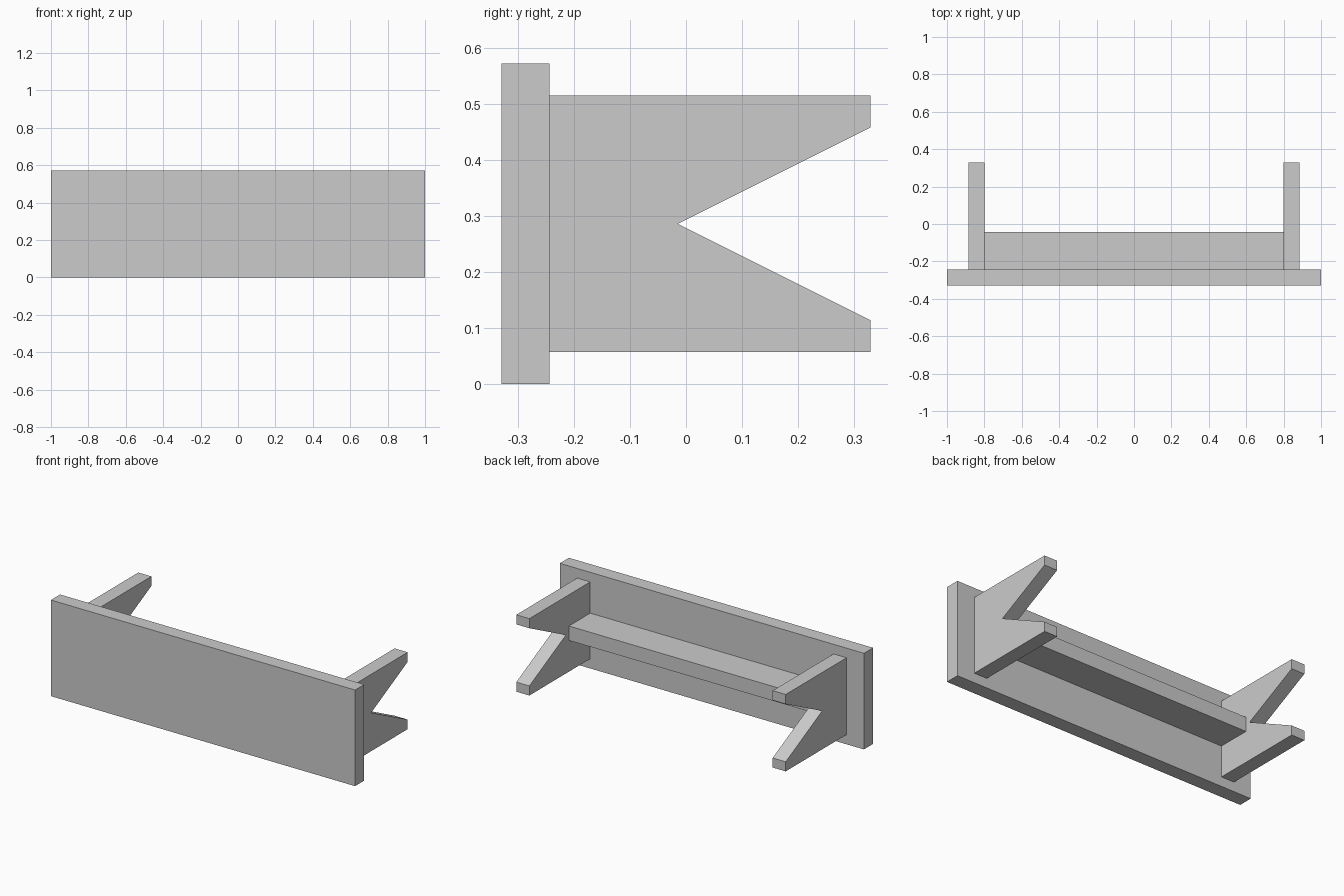
import bpy
import bmesh

cube = bpy.data.objects.get("Cube")
if cube:
    bpy.data.objects.remove(cube, do_unlink=True)

U = 1 / 35            # design module
BACK = -11.5          # outer face of the seat board, in modules

grey = bpy.data.materials.new("plain grey")
grey.use_nodes = True
colour = (0.6, 0.6, 0.6, 1)
grey.diffuse_color = colour
grey.node_tree.nodes["Principled BSDF"].inputs["Base Color"].default_value = colour


def extruded(name, profile, x0, x1):
    """Extrude a (y, z) profile, given in modules, from x0 to x1."""
    bm = bmesh.new()
    face = bm.faces.new([bm.verts.new((x0 * U, y * U, z * U)) for y, z in profile])
    moved = bmesh.ops.extrude_face_region(bm, geom=[face])["geom"]
    verts = [v for v in moved if isinstance(v, bmesh.types.BMVert)]
    bmesh.ops.translate(bm, verts=verts, vec=((x1 - x0) * U, 0, 0))
    bmesh.ops.recalc_face_normals(bm, faces=bm.faces)
    mesh = bpy.data.meshes.new(name)
    bm.to_mesh(mesh)
    bm.free()
    mesh.materials.append(grey)
    obj = bpy.data.objects.new(name, mesh)
    bpy.context.collection.objects.link(obj)
    return obj


def rect(y0, y1, z0, z1):
    return [(y0, z0), (y1, z0), (y1, z1), (y0, z1)]


# Seat board, standing on its long edge
seat_y = BACK + 3
extruded("seat_board", rect(BACK, seat_y, 0, 20), -35, 35)

# End legs with a V-shaped notch between the feet
leg = [(seat_y, 2), (11.5, 2), (11.5, 4), (seat_y + 8, 10),
       (11.5, 16), (11.5, 18), (seat_y, 18)]
extruded("left_leg", leg, 28, 31)
extruded("right_leg", leg, -31, -28)

# Stretcher joining the legs under the seat
extruded("stretcher", rect(seat_y, seat_y + 7, 8.5, 11.5), -28, 28)
